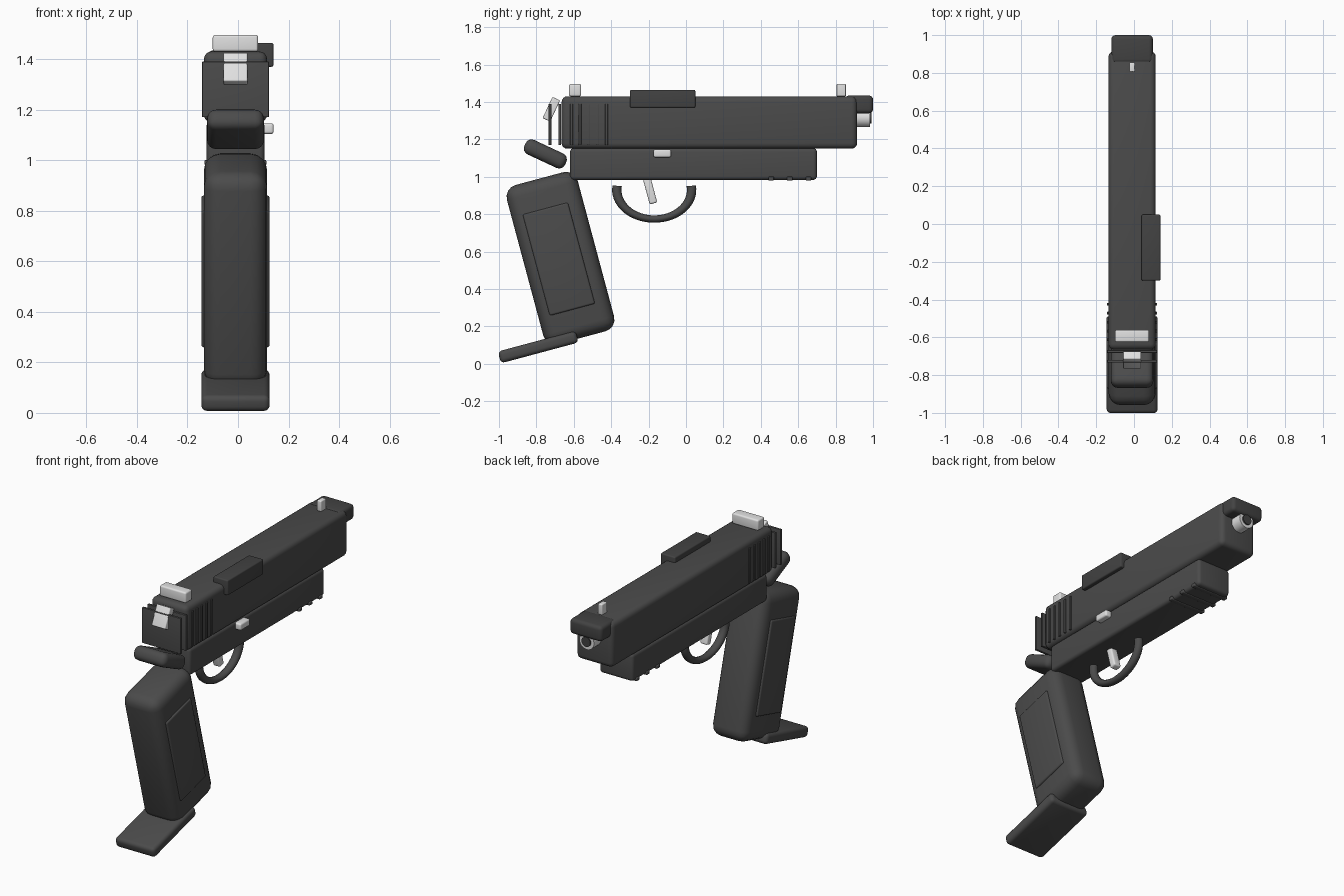
import bpy, math

if "Cube" in bpy.data.objects:
    bpy.data.objects.remove(bpy.data.objects["Cube"], do_unlink=True)

MID = -0.01  # x of the centre line


def material(name, value):
    m = bpy.data.materials.new(name)
    m.use_nodes = True
    colour = (value, value, value, 1)
    m.diffuse_color = colour
    m.node_tree.nodes["Principled BSDF"].inputs["Base Color"].default_value = colour
    return m


GUNMETAL = material("gunmetal", 0.07)
BLACK = material("dark steel", 0.055)
SILVER = material("bright steel", 0.75)


def finish(name, mat):
    o = bpy.context.object
    o.name = name
    o.data.materials.append(mat)
    bpy.ops.object.shade_smooth_by_angle(angle=math.radians(35))
    return o


def block(name, y, z, length, height, width, mat=GUNMETAL, bevel=0.02, tilt=0, x=MID):
    """Rounded box centred at (x, y, z), tilted about the x axis."""
    bpy.ops.mesh.primitive_cube_add(size=1, location=(x, y, z), rotation=(math.radians(tilt), 0, 0))
    o = bpy.context.object
    o.scale = (width, length, height)
    bpy.ops.object.transform_apply(location=False, rotation=False, scale=True)
    mod = o.modifiers.new("rounding", "BEVEL")
    mod.width = bevel
    mod.segments = 4
    bpy.ops.object.modifier_apply(modifier=mod.name)
    return finish(name, mat)


def rod(name, y0, y1, z, radius, mat):
    """Cylinder along y."""
    bpy.ops.mesh.primitive_cylinder_add(vertices=32, radius=radius, depth=y1 - y0,
                                        location=(MID, (y0 + y1) / 2, z), rotation=(math.pi / 2, 0, 0))
    return finish(name, mat)


# Slide with its rear grip plates
block("slide", 0.125, 1.29, 1.58, 0.28, 0.25, bevel=0.03)
for i, y in enumerate((-0.727, -0.675, -0.612, -0.567, -0.52, -0.472, -0.425)):
    block(f"slide_serration_{i + 1}", y, 1.28, 0.015, 0.22, 0.265, bevel=0.003)
block("ejection_port", -0.125, 1.417, 0.35, 0.095, 0.1, BLACK, 0.008, x=0.09)

# Muzzle
block("muzzle_block", 0.925, 1.387, 0.15, 0.095, 0.22, BLACK, 0.022)
rod("barrel", 0.8, 0.985, 1.315, 0.05, SILVER)
rod("bore", 0.85, 0.993, 1.315, 0.03, BLACK)

# Sights and hammer
block("rear_sight", -0.593, 1.463, 0.065, 0.066, 0.18, SILVER, 0.01)
block("front_sight", 0.83, 1.463, 0.05, 0.066, 0.03, SILVER, 0.006)
block("hammer", -0.72, 1.361, 0.045, 0.125, 0.095, SILVER, 0.006, tilt=-25)

# Frame with its accessory rail and catch
block("frame", 0.04, 1.068, 1.32, 0.17, 0.23, bevel=0.02)
for i in range(3):
    block(f"rail_rib_{i + 1}", 0.455 + 0.1 * i, 0.99, 0.03, 0.022, 0.245, bevel=0.006)
block("slide_catch", -0.127, 1.125, 0.095, 0.042, 0.05, SILVER, 0.01, x=0.116)
block("rear_tang", -0.752, 1.122, 0.24, 0.085, 0.225, bevel=0.035, tilt=-25)

# Grip with side panels and base plate
block("grip", -0.671, 0.565, 0.392, 0.88, 0.25, bevel=0.065, tilt=15)
for side, sign in (("left", 1), ("right", -1)):
    block(f"{side}_grip_panel", -0.68, 0.56, 0.25, 0.56, 0.03, bevel=0.01, tilt=15, x=MID + sign * 0.12)
block("base_plate", -0.79, 0.09, 0.43, 0.065, 0.27, bevel=0.022, tilt=15)

# Trigger and its guard
block("trigger", -0.192, 0.925, 0.042, 0.14, 0.05, SILVER, 0.01, tilt=15)
curve = bpy.data.curves.new("trigger_guard", "CURVE")
curve.dimensions = "3D"
curve.bevel_depth = 0.025
curve.bevel_resolution = 4
curve.use_fill_caps = True
steps = 32
path = curve.splines.new("POLY")
path.points.add(steps)
for i, p in enumerate(path.points):
    a = math.radians(172 + 196 * i / steps)
    p.co = (0, 0.2 * math.cos(a), 0.2 * math.sin(a), 1)
guard = bpy.data.objects.new("trigger_guard", curve)
guard.location = (MID, -0.17, 0.93)
guard.scale = (1, 1, 0.78)
bpy.context.collection.objects.link(guard)
bpy.ops.object.select_all(action="DESELECT")
guard.select_set(True)
bpy.context.view_layer.objects.active = guard
bpy.ops.object.convert(target="MESH")
finish("trigger_guard", GUNMETAL)
